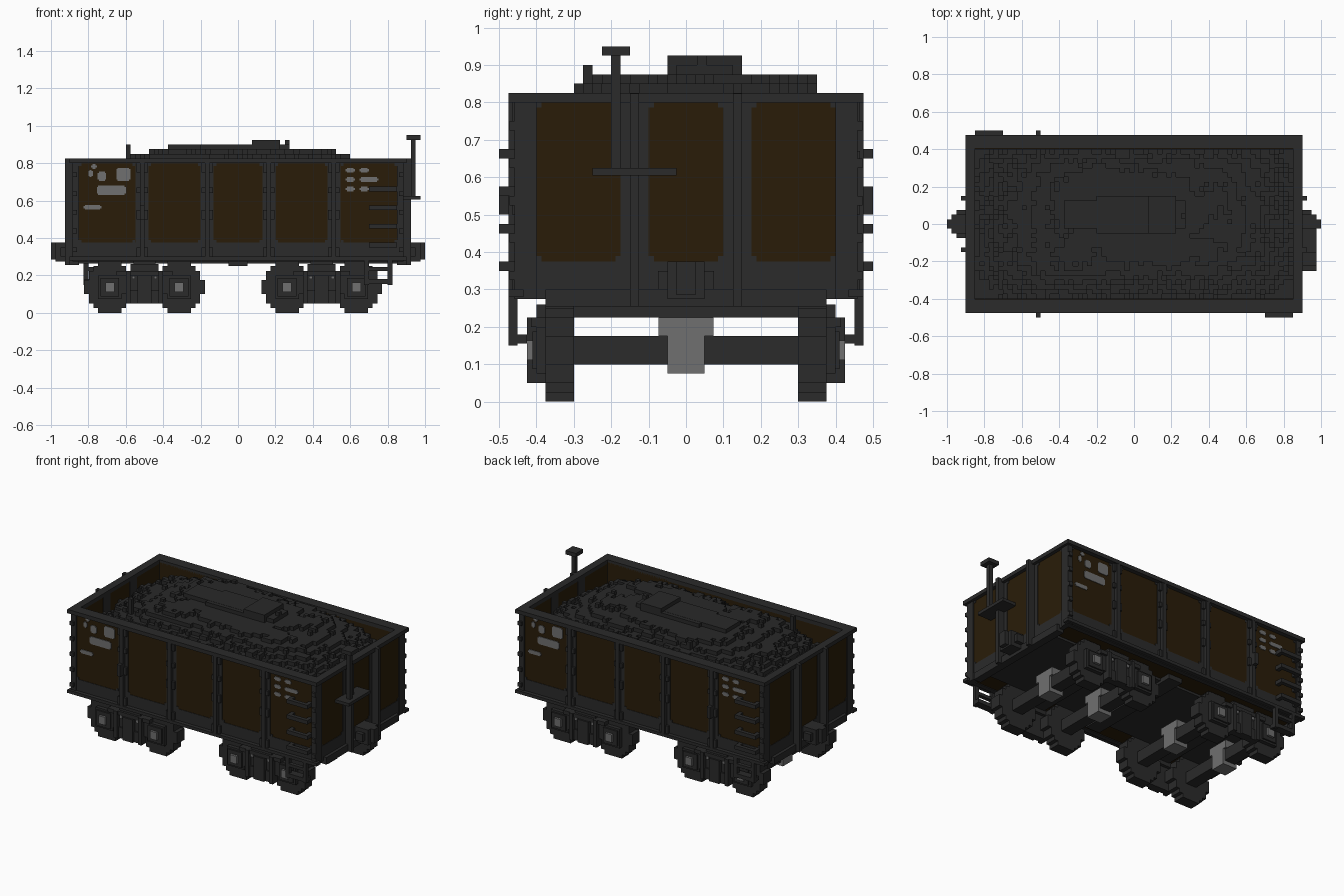
import bpy, bmesh, math, random
from mathutils import Vector, noise

cube = bpy.data.objects.get("Cube")
if cube:
    bpy.data.objects.remove(cube, do_unlink=True)
random.seed(4)
V = 0.025  # block size


def material(name, r, g, b):
    m = bpy.data.materials.new(name)
    m.diffuse_color = (r, g, b, 1)
    m.use_nodes = True
    p = m.node_tree.nodes["Principled BSDF"]
    p.inputs["Base Color"].default_value = (r, g, b, 1)
    p.inputs["Roughness"].default_value = 0.9
    return m


IRON = material("dark iron", 0.0235, 0.0235, 0.0235)
COAL = material("coal black", 0.022, 0.022, 0.022)
BROWN = material("dark brown", 0.0225, 0.0118, 0.0025)
GREY = material("light grey", 0.16, 0.16, 0.16)


def finish(name, bm, mat):
    me = bpy.data.meshes.new(name)
    bm.to_mesh(me)
    bm.free()
    me.materials.append(mat)
    ob = bpy.data.objects.new(name, me)
    bpy.context.collection.objects.link(ob)


def boxes(name, mat, items):
    """One object made of boxes given as (x0, x1, y0, y1, z0, z1)."""
    bm = bmesh.new()
    for x0, x1, y0, y1, z0, z1 in items:
        vs = bmesh.ops.create_cube(bm, size=1)["verts"]
        bmesh.ops.scale(bm, vec=(abs(x1 - x0), abs(y1 - y0), abs(z1 - z0)), verts=vs)
        bmesh.ops.translate(bm, vec=((x0 + x1) / 2, (y0 + y1) / 2, (z0 + z1) / 2), verts=vs)
    finish(name, bm, mat)


def turned(items):
    """Add a copy of the boxes turned half way round the z axis."""
    return items + [(-b, -a, -d, -c, e, f) for a, b, c, d, e, f in items]


def both_y(items):
    return items + [(a, b, -d, -c, e, f) for a, b, c, d, e, f in items]


# Brown plate walls and floor
boxes("side_walls", BROWN, both_y([(-0.855, 0.855, 0.405, 0.447, 0.29, 0.81)]))
boxes("end_walls", BROWN, turned([(0.852, 0.877, -0.43, 0.43, 0.29, 0.81)]))
boxes("floor", BROWN, [(-0.86, 0.86, -0.44, 0.44, 0.28, 0.3)])

# Top rim and lower bands
boxes("top_rim", IRON, turned([(-0.9, 0.9, 0.405, 0.475, 0.8, 0.825),
                               (0.85, 0.9, -0.405, 0.405, 0.8, 0.825)]))
boxes("lower_bands", IRON, turned([(-0.875, 0.875, 0.42, 0.45, 0.275, 0.375),
                                   (-0.9, 0.9, 0.435, 0.475, 0.28, 0.3),
                                   (0.85, 0.88, -0.45, 0.45, 0.275, 0.375),
                                   (0.85, 0.9, -0.375, 0.375, 0.255, 0.3)]))
boxes("corner_posts", IRON, turned([(sx * 0.85, sx * 0.885, 0.4, 0.458, 0.275, 0.81)
                                    for sx in (-1, 1)]))
boxes("corner_rivets", IRON, turned(
    [(sx * 0.86, sx * 0.885, 0.45, 0.472, z, z + V)
     for sx in (-1, 1) for z in [0.325 + 0.1 * i for i in range(5)]]))

# Side posts with a raised rib and mid brackets
posts = []
for x in (-0.5125, -0.165, 0.165, 0.5125):
    posts += [(x - 0.035, x + 0.035, 0.42, 0.45, 0.275, 0.81),
              (x - 0.0125, x + 0.0125, 0.44, 0.474, 0.29, 0.81)]
    posts += [(x - 0.03, x + 0.03, 0.44, 0.465, z, z + h)
              for z, h in ((0.3, 0.05), (0.5, 0.05), (0.64, 0.03), (0.75, 0.05))]
boxes("side_posts", IRON, both_y(posts))
boxes("side_brackets", IRON, both_y([(-0.525, -0.5, 0.46, 0.5, 0.5, 0.575)]))

# End posts with ribs
ends = []
for y in (-0.1375, 0.1375):
    ends += [(0.85, 0.88, y - 0.0375, y + 0.0375, 0.275, 0.81),
             (0.87, 0.925, y - 0.0125, y + 0.0125, 0.255, 0.824)]
boxes("end_posts", IRON, turned(ends))

# Small gussets that round the panel corners
g = 0.014
side_panels = [(-0.85, -0.55), (-0.48, -0.2), (-0.13, 0.13), (0.2, 0.48), (0.55, 0.85)]
end_panels = [(-0.4, -0.175), (-0.1, 0.1), (0.175, 0.4)]
gus = []
for zs in ((0.375, 0.375 + g), (0.8 - g, 0.8)):
    for a, b in side_panels:
        gus += [(a, a + g, 0.43, 0.45, *zs), (b - g, b, 0.43, 0.45, *zs)]
    for a, b in end_panels:
        gus += [(0.86, 0.88, a, a + g, *zs), (0.86, 0.88, b - g, b, *zs)]
boxes("panel_gussets", IRON, turned(gus))
boxes("end_panel_edges", IRON, turned([(0.855, 0.88, s * 0.4, s * 0.45, 0.3, 0.81)
                                       for s in (-1, 1)]))

# Pale painted patches with clipped corners on both sides
spots = [(-0.65, -0.575, 0.705, 0.775), (-0.755, -0.6, 0.63, 0.68), (-0.825, -0.73, 0.552, 0.577),
         (-0.8, -0.775, 0.725, 0.765), (-0.75, -0.705, 0.705, 0.755), (-0.785, -0.755, 0.77, 0.795),
         (0.575, 0.625, 0.75, 0.775), (0.65, 0.7, 0.75, 0.775), (0.575, 0.625, 0.7, 0.725),
         (0.65, 0.75, 0.7, 0.725), (0.575, 0.625, 0.65, 0.675), (0.65, 0.7, 0.65, 0.675)]
c = 0.007
boxes("pale_patches", GREY, turned(
    [(a + c, b - c, -0.451, -0.445, e, f) for a, b, e, f in spots]
    + [(x0, x1, -0.451, -0.445, e + c, f - c) for a, b, e, f in spots
       for x0, x1 in ((a, a + c), (b - c, b))]))

# Ladder rungs and hanging steps at one corner of each side
rungs = []
for z in (0.35, 0.45, 0.55, 0.65):
    rungs += [(0.7, 0.85, -0.5, -0.475, z, z + V),
              (0.7, 0.725, -0.48, -0.43, z, z + V), (0.825, 0.85, -0.48, -0.43, z, z + V)]
boxes("ladder_rungs", IRON, turned(rungs))
boxes("corner_steps", IRON, turned([(0.675, 0.7, -0.475, -0.45, 0.15, 0.3),
                                    (0.8, 0.825, -0.475, -0.45, 0.15, 0.3),
                                    (0.675, 0.825, -0.475, -0.425, 0.155, 0.18),
                                    (0.675, 0.825, -0.475, -0.45, 0.225, 0.245)]))

# Couplers
boxes("couplers", IRON, turned([(0.86, 0.975, -0.05, 0.05, 0.275, 0.375),
                                (0.9, 0.95, -0.075, 0.075, 0.3, 0.35),
                                (0.97, 1.0, -0.025, 0.025, 0.285, 0.375)]))

# Brake stand with its platform on one end
boxes("brake_platform", IRON, [(0.87, 0.975, -0.25, -0.025, 0.605, 0.625)])
boxes("brake_post", IRON, [(0.925, 0.95, -0.2, -0.175, 0.62, 0.93)])
boxes("brake_handle", IRON, [(0.9, 0.975, -0.225, -0.15, 0.925, 0.95)])

# Underframe
TRUCKS = (-0.5, 0.4475)
under = [(-0.86, 0.86, -0.3, 0.3, 0.265, 0.285), (-0.05, 0.05, -0.375, 0.375, 0.25, 0.28)]
under += [(x - 0.06, x + 0.06, -0.375, 0.375, 0.225, 0.28) for x in TRUCKS]
boxes("underframe", IRON, under)

# Trucks: stepped wheels, axles, side frames and hubs
wheels, axles, frames, hubs, gears = [], [], [], [], []
for tx in TRUCKS:
    for wx in (tx - 0.185, tx + 0.185):
        for j in range(-5, 6):
            hw = (math.floor(math.sqrt(5.6 ** 2 - j * j) - 0.5) + 0.5) * V
            zc = 0.1375 + j * V
            wheels.append((wx - hw, wx + hw, 0.3, 0.375, zc - V / 2, zc + V / 2))
        axles.append((wx - 0.0375, wx + 0.0375, -0.31, 0.31, 0.1, 0.175))
        gears += [(wx - 0.05, wx + 0.05, -0.05, 0.05, 0.075, 0.225),
                  (wx - 0.05, wx + 0.05, -0.073, 0.073, 0.175, 0.225)]
        frames += [(wx - 0.0625, wx + 0.0625, 0.37, 0.4, 0.075, 0.2),
                   (wx - 0.05, wx + 0.05, 0.39, 0.41, 0.0875, 0.1875)]
        hubs.append((wx - 0.024, wx + 0.024, 0.4, 0.425, 0.112, 0.163))
    frames += [(tx - 0.2, tx + 0.2, 0.37, 0.4, 0.1, 0.2),
               (tx - 0.15, tx + 0.15, 0.37, 0.415, 0.2, 0.225),
               (tx - 0.1, tx + 0.1, 0.37, 0.41, 0.05, 0.12),
               (tx - 0.075, tx + 0.075, 0.35, 0.4, 0.2, 0.26),
               (tx - 0.0375, tx + 0.0375, 0.39, 0.425, 0.05, 0.2)]
    for s in (-1, 1):
        frames.append((tx + s * 0.075, tx + s * 0.1, 0.37, 0.425, 0.05, 0.225))
        hubs.append((tx + s * 0.05, tx + s * 0.068, 0.4, 0.412, 0.18, 0.198))
boxes("wheels", IRON, both_y(wheels))
boxes("axles", IRON, axles)
boxes("axle_gear_blocks", GREY, gears)
boxes("truck_side_frames", IRON, both_y(frames))
boxes("axle_hubs", GREY, both_y(hubs))

# Heaped coal as a stepped height field
NX, NY = 68, 32


def coal_height(i, j):
    if not (0 <= i < NX and 0 <= j < NY):
        return 0.6
    x, y = (i + 0.5 - NX / 2) * V, (j + 0.5 - NY / 2) * V
    u, v = abs(x / 0.85), abs((y - 0.03) / 0.4)
    h = 0.88 - 0.2 * u ** 4 - 0.12 * v ** 4
    h += 0.022 * noise.noise(Vector((x * 6, y * 6, 1.7)))
    h += random.uniform(-1, 1) * (0.004 + 0.03 * max(u, v) ** 4)
    return min(0.875, max(0.65, round(h / V) * V))


heights = {(i, j): coal_height(i, j) for i in range(-1, NX + 1) for j in range(-1, NY + 1)}
bm = bmesh.new()
for i in range(NX):
    for j in range(NY):
        h = heights[i, j]
        x0, y0 = (i - NX / 2) * V, (j - NY / 2) * V
        c = [(x0, y0), (x0 + V, y0), (x0 + V, y0 + V), (x0, y0 + V)]
        bm.faces.new([bm.verts.new((*p, h)) for p in c])
        for k, (di, dj) in enumerate(((0, -1), (1, 0), (0, 1), (-1, 0))):
            low = heights[i + di, j + dj]
            if low < h:
                a, b = c[k], c[(k + 1) % 4]
                bm.faces.new([bm.verts.new(p) for p in
                              ((*a, low), (*b, low), (*b, h), (*a, h))])
bmesh.ops.remove_doubles(bm, verts=bm.verts[:], dist=0.0001)
finish("coal_heap", bm, COAL)
boxes("coal_lumps", COAL, [(-0.375, 0.275, -0.025, 0.125, 0.85, 0.9),
                           (-0.2, 0.1, -0.05, 0.15, 0.85, 0.899),
                           (0.075, 0.225, -0.05, 0.15, 0.85, 0.925),
                           (0.25, 0.275, 0.03, 0.055, 0.85, 0.925),
                           (-0.6, -0.575, -0.275, -0.25, 0.8, 0.9)])
